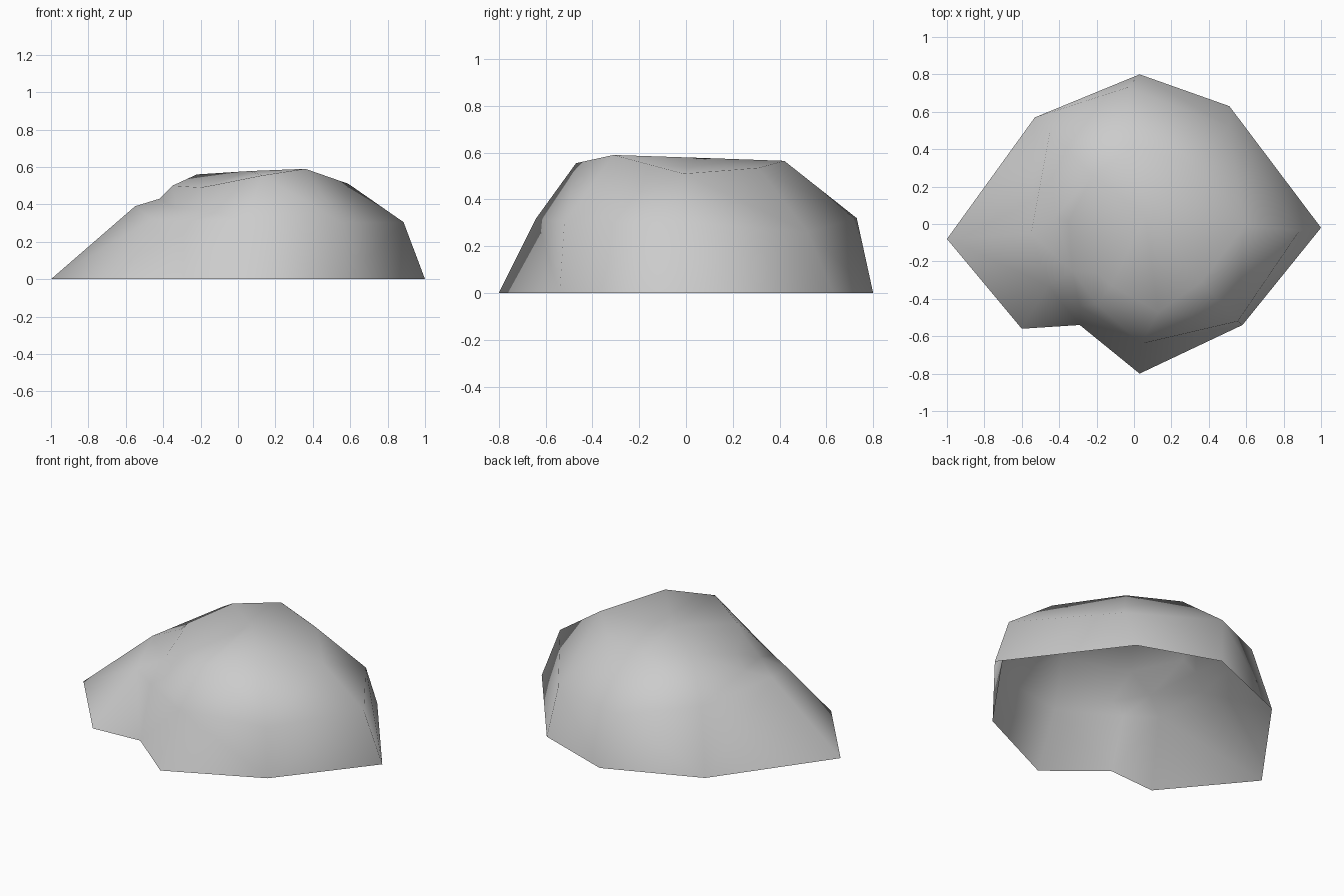
import bpy
import bmesh

cube = bpy.data.objects.get("Cube")
if cube:
    bpy.data.objects.remove(cube, do_unlink=True)

# One rib per direction, from the ground up to the crown
ribs = {
    "left": [(-1, -.08, 0), (-.55, -.05, .39), (-.42, .04, .43), (-.35, .01, .5)],
    "front_shelf": [(-.6, -.56, 0), (-.46, -.33, .32), (-.33, -.25, .38), (-.2, -.26, .49)],
    "notch": [(-.29, -.54, 0), (-.29, -.44, .31), (-.2, -.43, .37), (-.12, -.33, .505)],
    "front": [(.03, -.8, 0), (.04, -.64, .32), (.13, -.47, .555)],
    "front_corner": [(.58, -.54, 0), (.555, -.52, .3), (.36, -.31, .59)],
    "side": [(1, -.02, 0), (.885, -.035, .305), (.59, -.01, .51)],
    "back_corner": [(.51, .63, 0), (.51, .52, .26), (.32, .31, .535)],
    "back": [(.03, .8, 0), (-.035, .73, .32), (0, .42, .565)],
    "back_shelf": [(-.53, .57, 0), (-.45, .49, .39), (-.22, .26, .56)],
}

# Skin the ribs into an open-bottomed shell
bm = bmesh.new()
columns = []
for points in ribs.values():
    if len(points) == 3:
        points = [points[0], points[1], points[1], points[2]]
    columns.append([bm.verts.new(p) for p in points])
crown = bm.verts.new((.06, .05, .578))
for a, b in zip(columns, columns[1:] + columns[:1]):
    for i in range(3):
        bm.faces.new((a[i], b[i], b[i + 1], a[i + 1]))
    bm.faces.new((a[3], b[3], crown))
bmesh.ops.remove_doubles(bm, verts=bm.verts[:], dist=.0005)
bmesh.ops.triangulate(bm, faces=[f for f in bm.faces if len(f.verts) > 3])
for face in bm.faces:
    face.smooth = True

mesh = bpy.data.meshes.new("boulder")
bm.to_mesh(mesh)
bm.free()
boulder = bpy.data.objects.new("boulder", mesh)
bpy.context.collection.objects.link(boulder)

# Plain grey stone
stone = bpy.data.materials.new("grey stone")
stone.use_nodes = True
grey = (.6, .6, .6, 1)
stone.diffuse_color = grey
stone.node_tree.nodes["Principled BSDF"].inputs["Base Color"].default_value = grey
mesh.materials.append(stone)
